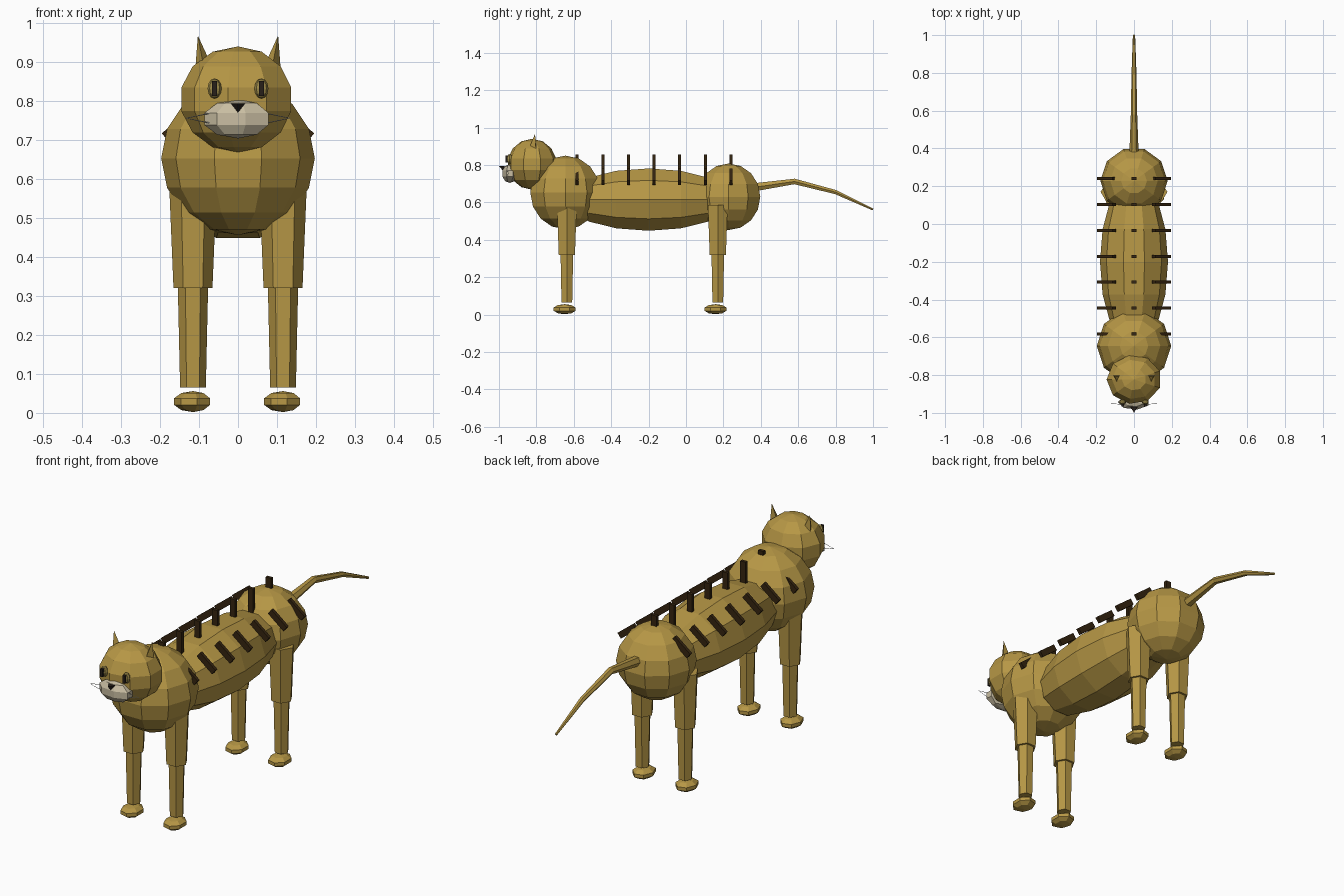
import bpy, bmesh
from math import pi, sin, cos, radians
from mathutils import Vector, Matrix

old = bpy.data.objects.get("Cube")
if old:
    bpy.data.objects.remove(old, do_unlink=True)


def material(name, rgb):
    m = bpy.data.materials.new(name)
    m.use_nodes = True
    color = (*rgb, 1)
    m.diffuse_color = color
    node = next(n for n in m.node_tree.nodes if n.type == 'BSDF_PRINCIPLED')
    node.inputs["Base Color"].default_value = color
    return m


FUR = material("golden fur", (0.47, 0.31, 0.06))
STRIPE = material("dark brown", (0.035, 0.018, 0.005))
CREAM = material("cream", (0.58, 0.51, 0.36))
EYE = material("olive eye", (0.36, 0.27, 0.07))
BLACK = material("near black", (0.02, 0.014, 0.01))
WHISKER = material("pale grey", (0.6, 0.6, 0.58))


def finish(name, bm, mat):
    bmesh.ops.remove_doubles(bm, verts=bm.verts, dist=1e-5)
    bmesh.ops.recalc_face_normals(bm, faces=bm.faces)
    mesh = bpy.data.meshes.new(name)
    bm.to_mesh(mesh)
    bm.free()
    mesh.materials.append(mat)
    obj = bpy.data.objects.new(name, mesh)
    bpy.context.collection.objects.link(obj)
    return obj


def skin(bm, rings):
    """Join rings of points with quads; single points become fans."""
    loops = [[bm.verts.new(p) for p in ring] for ring in rings]
    for a, b in zip(loops, loops[1:]):
        n = max(len(a), len(b))
        for i in range(n):
            j = (i + 1) % n
            corners = [a[i % len(a)], a[j % len(a)], b[j % len(b)], b[i % len(b)]]
            bm.faces.new(list(dict.fromkeys(corners)))
    for end in (loops[0], loops[-1]):
        if len(end) > 2:
            bm.faces.new(end)


def ball(name, center, radii, segs, bands, mat, along_y=False):
    """Faceted ball with one corner on -x; poles on z, or on y."""
    rings = []
    for k in range(bands + 1):
        t = pi * k / bands
        if k in (0, bands):
            rings.append([Vector((0, 0, cos(t)))])
        else:
            rings.append([Vector((-sin(t) * cos(2 * pi * i / segs),
                                  sin(t) * sin(2 * pi * i / segs), cos(t)))
                          for i in range(segs)])
    turn = Matrix.Rotation(pi / 2, 3, 'X') if along_y else Matrix.Identity(3)
    size = Matrix.Diagonal(radii)
    bm = bmesh.new()
    skin(bm, [[size @ (turn @ p) + Vector(center) for p in r] for r in rings])
    return finish(name, bm, mat)


def tube(name, path, sides, mat, start=0.0):
    """Tapered tube through (point, radius) pairs; radius 0 gives a tip."""
    pts = [Vector(p) for p, _ in path]
    rings = []
    for i, (p, r) in enumerate(path):
        t = (pts[min(i + 1, len(pts) - 1)] - pts[max(i - 1, 0)]).normalized()
        ref = Vector((1, 0, 0)) if abs(t.x) < 0.8 else Vector((0, 0, 1))
        u = (ref - t * ref.dot(t)).normalized()
        v = t.cross(u)
        if r == 0:
            rings.append([pts[i]])
            continue
        angles = [start + 2 * pi * k / sides for k in range(sides)]
        rings.append([pts[i] + r * (u * cos(a) + v * sin(a)) for a in angles])
    bm = bmesh.new()
    skin(bm, rings)
    return finish(name, bm, mat)


def box(name, center, size, mat, tilt=0.0):
    bm = bmesh.new()
    bmesh.ops.create_cube(bm, size=1, matrix=Matrix.Translation(center)
                          @ Matrix.Rotation(tilt, 4, 'Y')
                          @ Matrix.Diagonal((*size, 1)))
    return finish(name, bm, mat)


# Body masses and head
ball("torso", (0, -0.2, 0.615), (0.18, 0.45, 0.175), 10, 8, FUR, along_y=True)
ball("shoulders", (0, -0.645, 0.653), (0.197,) * 3, 10, 8, FUR)
ball("hips", (0, 0.228, 0.63), (0.178,) * 3, 10, 8, FUR)
ball("head", (0, -0.823, 0.804), (0.149, 0.134, 0.136), 9, 7, FUR)

# Tail
tube("tail", [((0, 0.36, 0.68), 0.025), ((0, 0.58, 0.712), 0.017),
              ((0, 0.8, 0.655), 0.013), ((0, 1.0, 0.562), 0.006)], 6, FUR)

# Muzzle and nose
ball("muzzle", (0, -0.942, 0.754), (0.091, 0.043, 0.05), 7, 5, CREAM)
tube("nose", [((0, -0.979, 0.794), 0.021), ((0, -0.979, 0.770), 0)],
     3, BLACK, start=pi / 2)

for side, s in (("left", 1), ("right", -1)):
    # Ears, eyes and whiskers
    tube(side + "_ear", [((s * 0.087, -0.815, 0.88), 0.027),
                         ((s * 0.103, -0.807, 0.968), 0)], 3, FUR, start=-pi / 2)
    ball(side + "_eye", (s * 0.06, -0.943, 0.832), (0.018, 0.016, 0.026), 8, 6, EYE)
    box(side + "_pupil", (s * 0.06, -0.957, 0.832), (0.013, 0.016, 0.038), BLACK)
    for k, dz in (("upper", 0.016), ("lower", -0.014)):
        tube(f"{side}_{k}_whisker", [((s * 0.06, -0.955, 0.755 + dz), 0.0015),
                                     ((s * 0.133, -0.95, 0.756), 0.0008)], 4, WHISKER)

    # Legs and paws
    for end, y in (("front", -0.637), ("rear", 0.17)):
        x = s * 0.1155
        tube(f"{end}_{side}_upper_leg", [((x, y, 0.585), 0.061),
                                         ((x, y, 0.32), 0.05)], 6, FUR)
        tube(f"{end}_{side}_lower_leg", [((x, y, 0.33), 0.039),
                                         ((x, y, 0.065), 0.033)], 6, FUR)
        ball(f"{end}_{side}_paw", (x, y - 0.012, 0.029),
             (0.051, 0.0635, 0.027), 7, 5, FUR)

# Back stripes: an upright bar on the spine and a tilted bar on each flank
for i in range(7):
    y = 0.24 - 0.137 * i
    box(f"spine_stripe_{i + 1}", (0, y, 0.785), (0.028, 0.016, 0.14), STRIPE)
    for side, s in (("left", 1), ("right", -1)):
        box(f"{side}_stripe_{i + 1}", (s * 0.145, y, 0.738),
            (0.105, 0.016, 0.03), STRIPE, tilt=s * radians(38))
